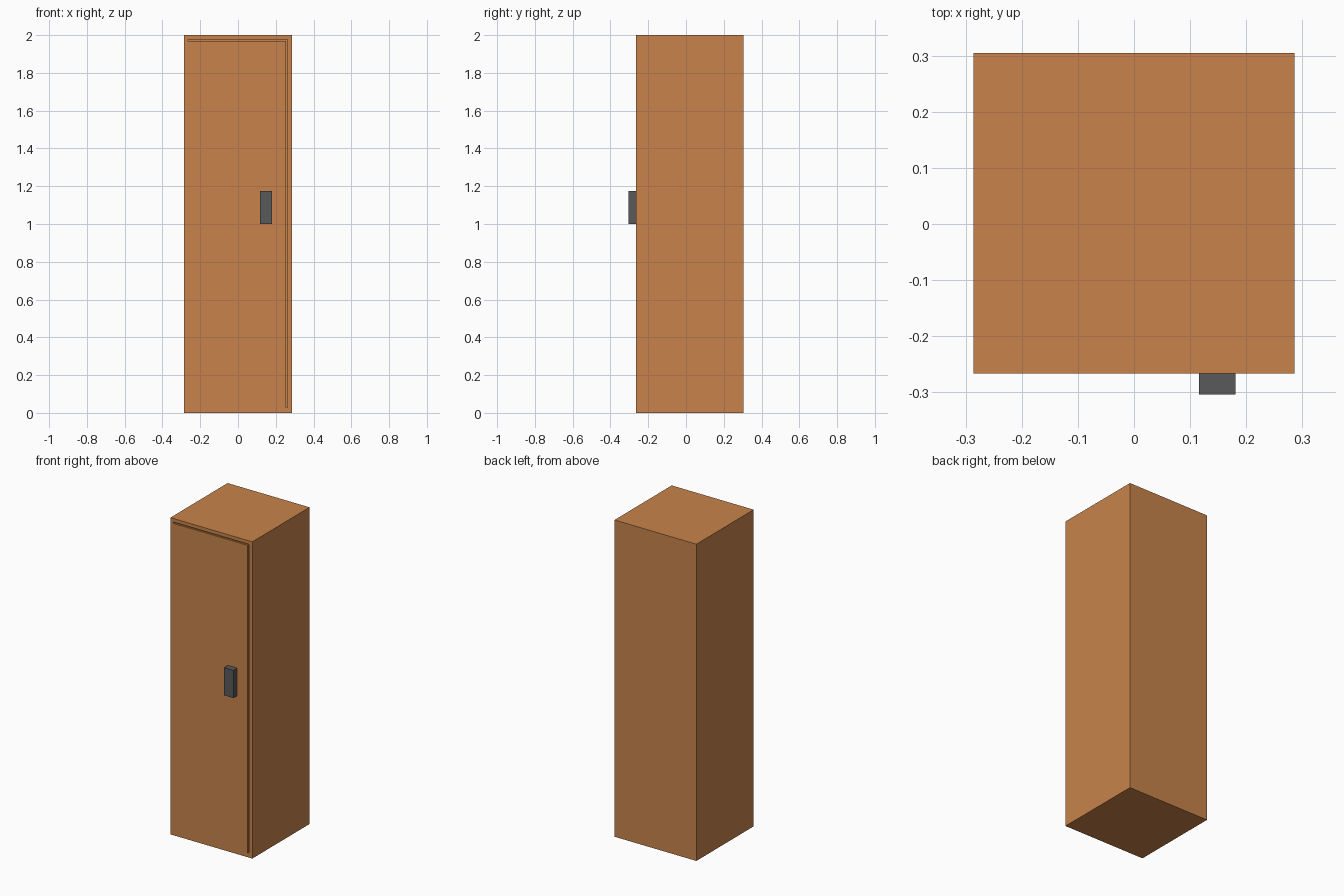
import bpy

if "Cube" in bpy.data.objects:
    bpy.data.objects.remove(bpy.data.objects["Cube"])


def material(name, color):
    m = bpy.data.materials.new(name)
    m.diffuse_color = color
    m.use_nodes = True
    m.node_tree.nodes["Principled BSDF"].inputs["Base Color"].default_value = m.diffuse_color
    return m


def box(name, lo, hi, mat=None):
    """Box between two opposite corners."""
    center = [(a + b) / 2 for a, b in zip(lo, hi)]
    bpy.ops.mesh.primitive_cube_add(size=1, location=center)
    ob = bpy.context.object
    ob.name = name
    ob.scale = [b - a for a, b in zip(lo, hi)]
    bpy.ops.object.transform_apply(location=False, rotation=False, scale=True)
    if mat:
        ob.data.materials.append(mat)
    return ob


wood = material("wood", (0.58, 0.23, 0.07, 1))
dark = material("dark_metal", (0.1, 0.1, 0.105, 1))

FRONT = -0.266
DEPTH = 0.01

# Cabinet body
body = box("cabinet_body", (-0.286, FRONT, 0), (0.286, 0.305, 2), wood)

# Door gap: narrow groove along the top and the opening side
gaps = [
    ("gap_cutter_top", (-0.264, FRONT - 0.05, 1.969), (0.262, FRONT + DEPTH, 1.978)),
    ("gap_cutter_side", (0.254, FRONT - 0.05, 0.028), (0.262, FRONT + DEPTH, 1.978)),
]
cutters = [box(*g, wood) for g in gaps]
bpy.context.view_layer.objects.active = body
for cutter in cutters:
    mod = body.modifiers.new("door_gap", 'BOOLEAN')
    mod.operation = 'DIFFERENCE'
    mod.solver = 'EXACT'
    mod.object = cutter
    bpy.ops.object.modifier_apply(modifier=mod.name)
for cutter in cutters:
    bpy.data.objects.remove(cutter)

# Door handle
box("door_handle", (0.116, -0.304, 1.0), (0.181, FRONT, 1.175), dark)
